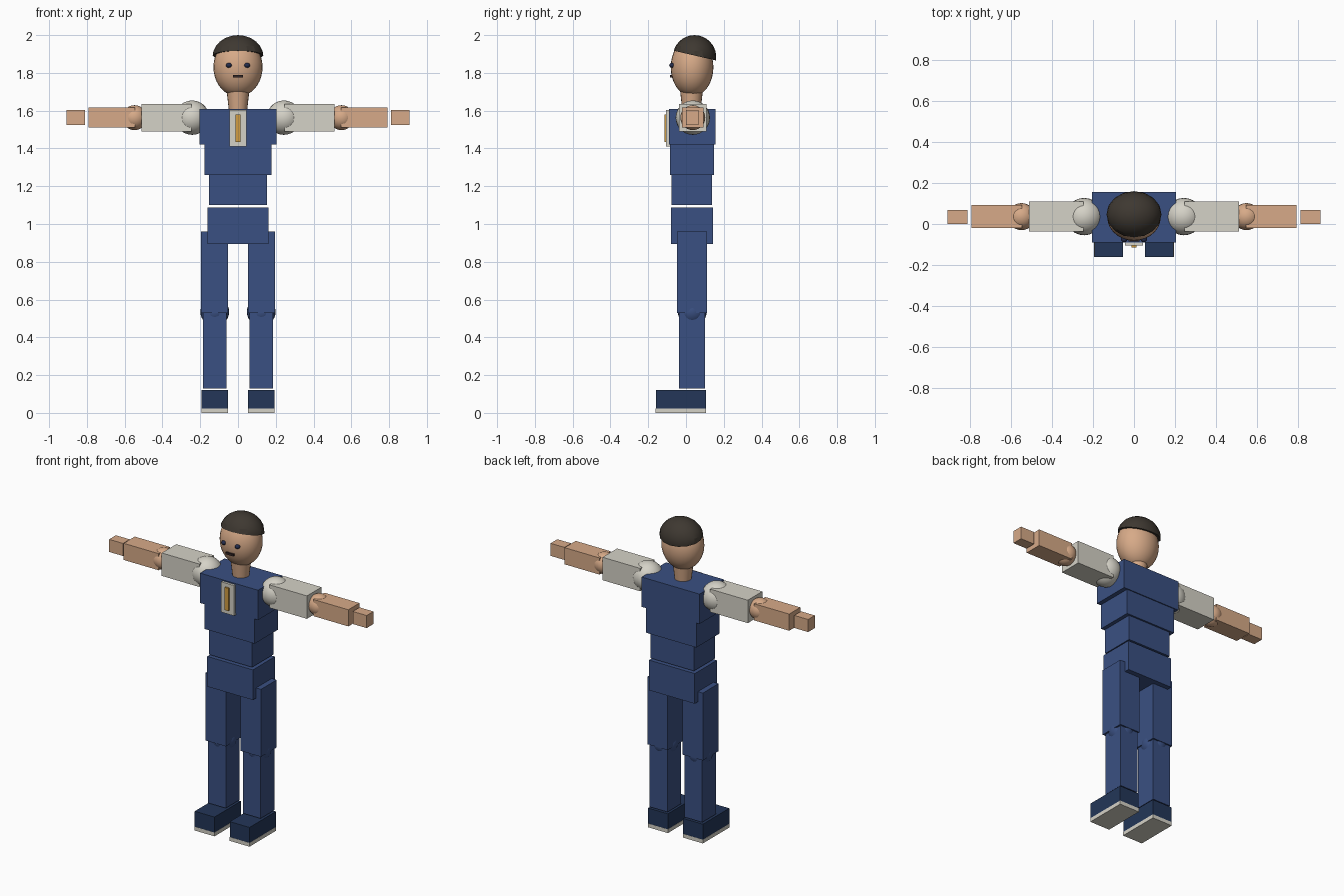
import bpy, bmesh, math
from mathutils import Vector

if "Cube" in bpy.data.objects:
    bpy.data.objects.remove(bpy.data.objects["Cube"])


def make_mat(name, r, g, b):
    def lin(c):
        c /= 255
        return c / 12.92 if c <= 0.04045 else ((c + 0.055) / 1.055) ** 2.4
    m = bpy.data.materials.new(name)
    m.diffuse_color = (lin(r), lin(g), lin(b), 1)
    m.use_nodes = True
    m.node_tree.nodes["Principled BSDF"].inputs["Base Color"].default_value = m.diffuse_color
    return m


BLUE = make_mat("overall blue", 58, 80, 130)
SKIN = make_mat("skin", 215, 170, 136)
SHIRT = make_mat("shirt grey", 213, 210, 199)
SHOE = make_mat("shoe navy", 35, 54, 88)
HAIR = make_mat("hair brown", 62, 56, 49)
GOLD = make_mat("gold", 210, 158, 66)
EYE = make_mat("eye navy", 36, 44, 76)
MOUTH = make_mat("mouth dark", 52, 38, 38)

CY = 0.033      # depth of the body axis
ARM_Z = 1.563   # height of the arm axis


def finish(name, bm, mat, smooth=False):
    me = bpy.data.meshes.new(name)
    bm.to_mesh(me)
    bm.free()
    me.materials.append(mat)
    if smooth:
        for p in me.polygons:
            p.use_smooth = len(p.vertices) <= 4
    ob = bpy.data.objects.new(name, me)
    bpy.context.collection.objects.link(ob)
    return ob


def box(name, x, y, z, mat):
    """Box from (min, max) ranges."""
    bm = bmesh.new()
    bmesh.ops.create_cube(bm, size=1)
    for v in bm.verts:
        v.co = [r[0] + (c + 0.5) * (r[1] - r[0]) for c, r in zip(v.co, (x, y, z))]
    return finish(name, bm, mat)


def ball(name, center, radii, mat, seg=24, rings=14, cut=None):
    """Ellipsoid, optionally keeping only the part above a plane (point, normal)."""
    bm = bmesh.new()
    bmesh.ops.create_uvsphere(bm, u_segments=seg, v_segments=rings, radius=1)
    for v in bm.verts:
        v.co = Vector(center) + Vector([a * b for a, b in zip(v.co, radii)])
    if cut:
        geom = bm.verts[:] + bm.edges[:] + bm.faces[:]
        bmesh.ops.bisect_plane(bm, geom=geom, plane_co=cut[0], plane_no=cut[1],
                               clear_inner=True)
        bmesh.ops.holes_fill(bm, edges=[e for e in bm.edges if e.is_boundary])
        bmesh.ops.recalc_face_normals(bm, faces=bm.faces[:])
    return finish(name, bm, mat, True)


def span(c, h):
    return (c - h, c + h)


# torso blocks
box("chest", span(0, 0.204), (-0.09, 0.155), (1.42, 1.61), BLUE)
box("abdomen", span(0, 0.177), (-0.085, 0.149), (1.26, 1.42), BLUE)
box("waist", span(0, 0.153), (-0.076, 0.138), (1.10, 1.26), BLUE)
box("pelvis", span(0, 0.161), (-0.08, 0.142), (0.895, 1.087), BLUE)

# front placket and gold strip
box("placket", span(0, 0.045), (-0.105, -0.085), (1.41, 1.603), SHIRT)
box("placket_strip", span(0, 0.013), (-0.115, -0.10), (1.435, 1.58), GOLD)

# neck, wider at the top
bm = bmesh.new()
bmesh.ops.create_cone(bm, cap_ends=True, segments=20, radius1=0.047, radius2=0.062, depth=0.13)
bmesh.ops.translate(bm, verts=bm.verts[:], vec=(0, 0.029, 1.655))
finish("neck", bm, SKIN, True)

# head and tilted cap of hair
ball("head", (0, 0.032, 1.83), (0.13, 0.113, 0.155), SKIN, 28, 18)
ball("hair", (0, 0.045, 1.885), (0.135, 0.115, 0.115), HAIR, 16, 12,
     cut=((0, 0.045, 1.892), (0, 0.23, 1)))

# mouth
box("mouth", span(0, 0.027), (-0.086, -0.068), (1.776, 1.789), MOUTH)

for side, s in (("left", 1), ("right", -1)):
    def sx(a, b):
        return tuple(sorted((a * s, b * s)))

    # eye
    ball(side + "_eye", (0.048 * s, -0.073, 1.84), (0.016, 0.016, 0.013), EYE, 12, 8)

    # arm
    ball(side + "_shoulder", (0.243 * s, CY + 0.003, ARM_Z), (0.091,) * 3, SHIRT)
    box(side + "_upper_arm", sx(0.247, 0.512), span(CY + 0.003, 0.073),
        span(ARM_Z, 0.073), SHIRT)
    ball(side + "_elbow", (0.548 * s, CY + 0.003, ARM_Z), (0.066,) * 3, SKIN)
    box(side + "_forearm", sx(0.545, 0.792), span(CY + 0.003, 0.056),
        span(ARM_Z, 0.053), SKIN)
    box(side + "_hand", sx(0.81, 0.908), span(CY, 0.034), span(ARM_Z, 0.04), SKIN)

    # leg
    box(side + "_thigh", sx(0.052, 0.196), (-0.048, 0.11), (0.53, 0.96), BLUE)
    ball(side + "_knee", (0.123 * s, CY, 0.535), (0.076,) * 3, BLUE)
    box(side + "_shin", sx(0.06, 0.185), (-0.037, 0.101), (0.13, 0.53), BLUE)

    # shoe and sole
    box(side + "_shoe", sx(0.054, 0.193), (-0.16, 0.106), (0.024, 0.122), SHOE)
    box(side + "_sole", sx(0.053, 0.194), (-0.161, 0.107), (0.0, 0.024), SHIRT)
